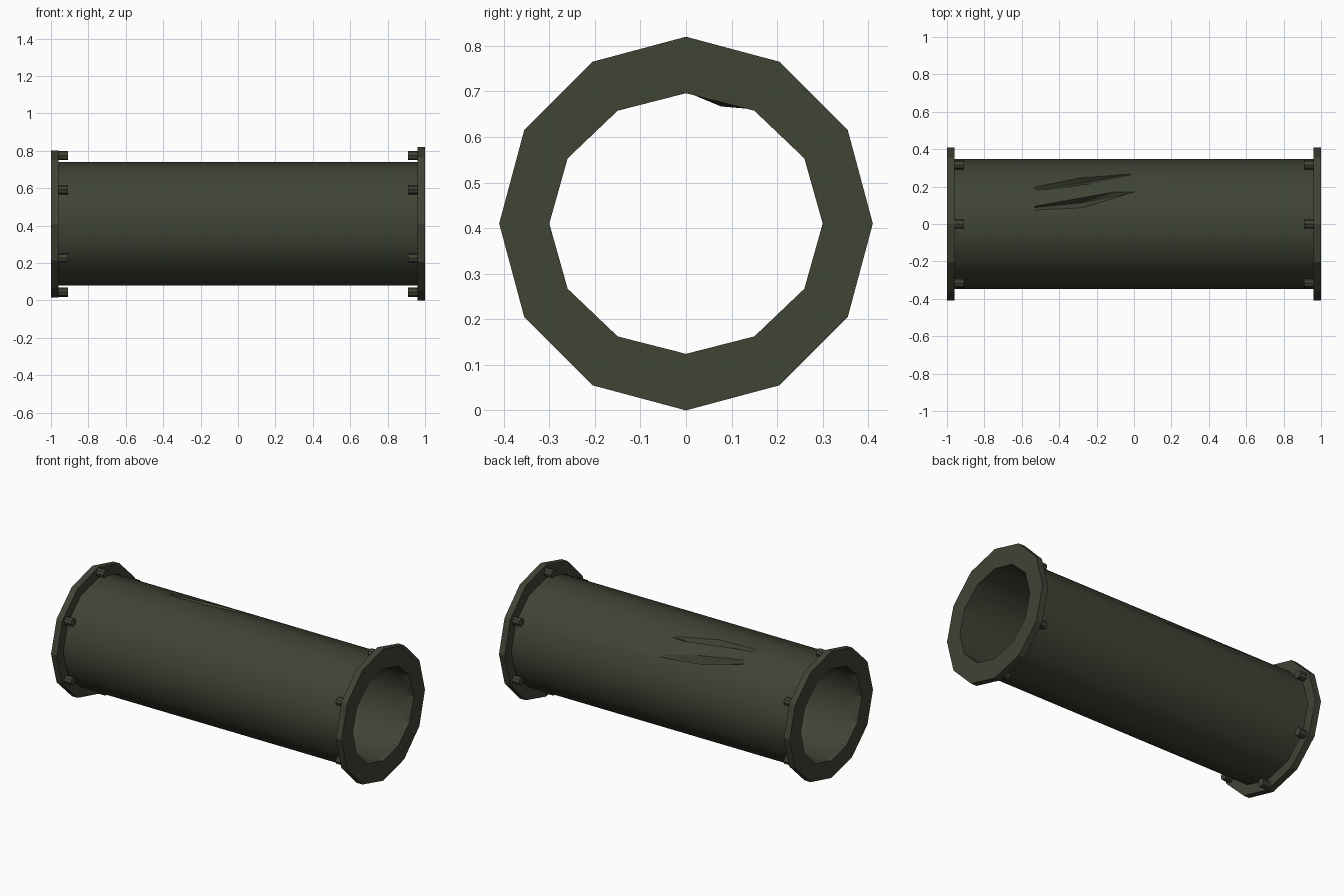
import bpy, bmesh, math
from mathutils import Vector

if "Cube" in bpy.data.objects:
    bpy.data.objects.remove(bpy.data.objects["Cube"])

CZ = 0.41          # height of the pipe axis
N = 12             # sides of the pipe and flanges

olive = bpy.data.materials.new("dark olive")
olive.diffuse_color = (0.050, 0.058, 0.036, 1)
olive.use_nodes = True
olive.node_tree.nodes["Principled BSDF"].inputs["Base Color"].default_value = olive.diffuse_color


def make_object(name, bm):
    bmesh.ops.recalc_face_normals(bm, faces=bm.faces)
    mesh = bpy.data.meshes.new(name)
    bm.to_mesh(mesh)
    bm.free()
    mesh.materials.append(olive)
    ob = bpy.data.objects.new(name, mesh)
    bpy.context.collection.objects.link(ob)
    return ob


def ellipse(x, ry, rz, n=N):
    return [Vector((x, ry * math.cos(2 * math.pi * i / n),
                    CZ + rz * math.sin(2 * math.pi * i / n))) for i in range(n)]


def tube(name, x0, x1, outer, inner):
    """Hollow tube along x with elliptical outer and inner outlines."""
    bm = bmesh.new()
    rings = [[bm.verts.new(p) for p in ellipse(x, *r)]
             for x, r in ((x0, outer), (x1, outer), (x1, inner), (x0, inner))]
    for k in range(4):
        a, b = rings[k], rings[(k + 1) % 4]
        for i in range(N):
            j = (i + 1) % N
            bm.faces.new((a[i], a[j], b[j], b[i]))
    return make_object(name, bm)


OUT, INN = (0.347, 0.33), (0.30, 0.286)
pipe = tube("pipe", -0.99, 0.99, OUT, INN)

# end flanges
tube("left_flange", -1.0, -0.96, (0.41, 0.393), INN)
tube("right_flange", 0.96, 1.0, (0.41, 0.41), INN)

# bolts behind each flange
for side, s in (("left", -1), ("right", 1)):
    for k in range(6):
        a = math.radians(30 + 60 * k)
        bm = bmesh.new()
        cy, cz = 0.365 * math.cos(a), CZ + 0.365 * math.sin(a)
        rings = [[bm.verts.new((s * x, cy + 0.025 * math.cos(t * math.pi / 4),
                                cz + 0.025 * math.sin(t * math.pi / 4)))
                  for t in range(8)] for x in (0.91, 0.97)]
        for t in range(8):
            u = (t + 1) % 8
            bm.faces.new((rings[0][t], rings[0][u], rings[1][u], rings[1][t]))
        for r in rings:
            bm.faces.new(r)
        make_object(f"{side}_bolt_{k + 1}", bm)


def facet_z(y, deg0, deg1):
    """Height of the flat outer facet between two angles."""
    p, q = [(OUT[0] * math.cos(math.radians(d)), CZ + OUT[1] * math.sin(math.radians(d)))
            for d in (deg0, deg1)]
    return p[1] + (q[1] - p[1]) * (y - p[0]) / (q[0] - p[0])


# gashes in the upper back of the pipe: outline (x, y) and keel (x, y, depth)
gashes = [
    ((90, 60),
     [(-.53, .075), (-.28, .086), (0, .170), (-.10, .1725), (-.53, .095)],
     [(-.53, .088, .012), (-.27, .115, .04), (-.06, .167, .005)]),
    ((60, 30),
     [(-.53, .177), (-.235, .214), (-.01, .257), (-.01, .268), (-.29, .246), (-.53, .198)],
     [(-.53, .186, .012), (-.27, .222, .04), (-.02, .262, .005)]),
]
for k, (degs, outline, keel) in enumerate(gashes):
    bm = bmesh.new()
    for x, y in outline:
        z = facet_z(y, *degs)
        bm.verts.new((x, y, z))
        bm.verts.new((x, y, z + 0.1))
    for x, y, d in keel:
        bm.verts.new((x, y, facet_z(y, *degs) - d))
    res = bmesh.ops.convex_hull(bm, input=bm.verts)
    bmesh.ops.delete(bm, geom=[v for v in bm.verts if not v.link_faces], context='VERTS')
    cutter = make_object(f"gash_cutter_{k + 1}", bm)
    cutter.hide_render = True
    mod = pipe.modifiers.new("gash", 'BOOLEAN')
    mod.operation, mod.solver, mod.object = 'DIFFERENCE', 'EXACT', cutter
    bpy.context.view_layer.objects.active = pipe
    bpy.ops.object.modifier_apply(modifier=mod.name)
    bpy.data.objects.remove(cutter)

# round shading on the pipe walls, flat shading in gashes and on ends
me = pipe.data
me.polygons.foreach_set("use_smooth", [True] * len(me.polygons))
normals = [Vector((0, 0, 1))] * len(me.loops)
for f in me.polygons:
    c = f.center
    radial = Vector((0, c.y, c.z - CZ)).normalized()
    wall = abs(f.normal.dot(radial)) > 0.97 and abs(f.normal.x) < 0.001
    sign = 1 if f.normal.dot(radial) > 0 else -1
    for li in f.loop_indices:
        v = me.vertices[me.loops[li].vertex_index].co
        normals[li] = (sign * Vector((0, v.y, v.z - CZ)).normalized()
                       if wall else f.normal.copy())
me.normals_split_custom_set(normals)

# dent pushed into the inside wall below the first gash
bm = bmesh.new()
r = ellipse(0, *INN)
base = [bm.verts.new(p + Vector((x, 0, 0.003)))
        for p, x in ((r[3], -.53), (r[3], 0), (r[2], 0), (r[2], -.53))]
tip = bm.verts.new((-0.27, 0.077, 0.667))
bm.faces.new(base)
for i in range(4):
    bm.faces.new((base[i], base[(i + 1) % 4], tip))
make_object("inner_dent", bm)
